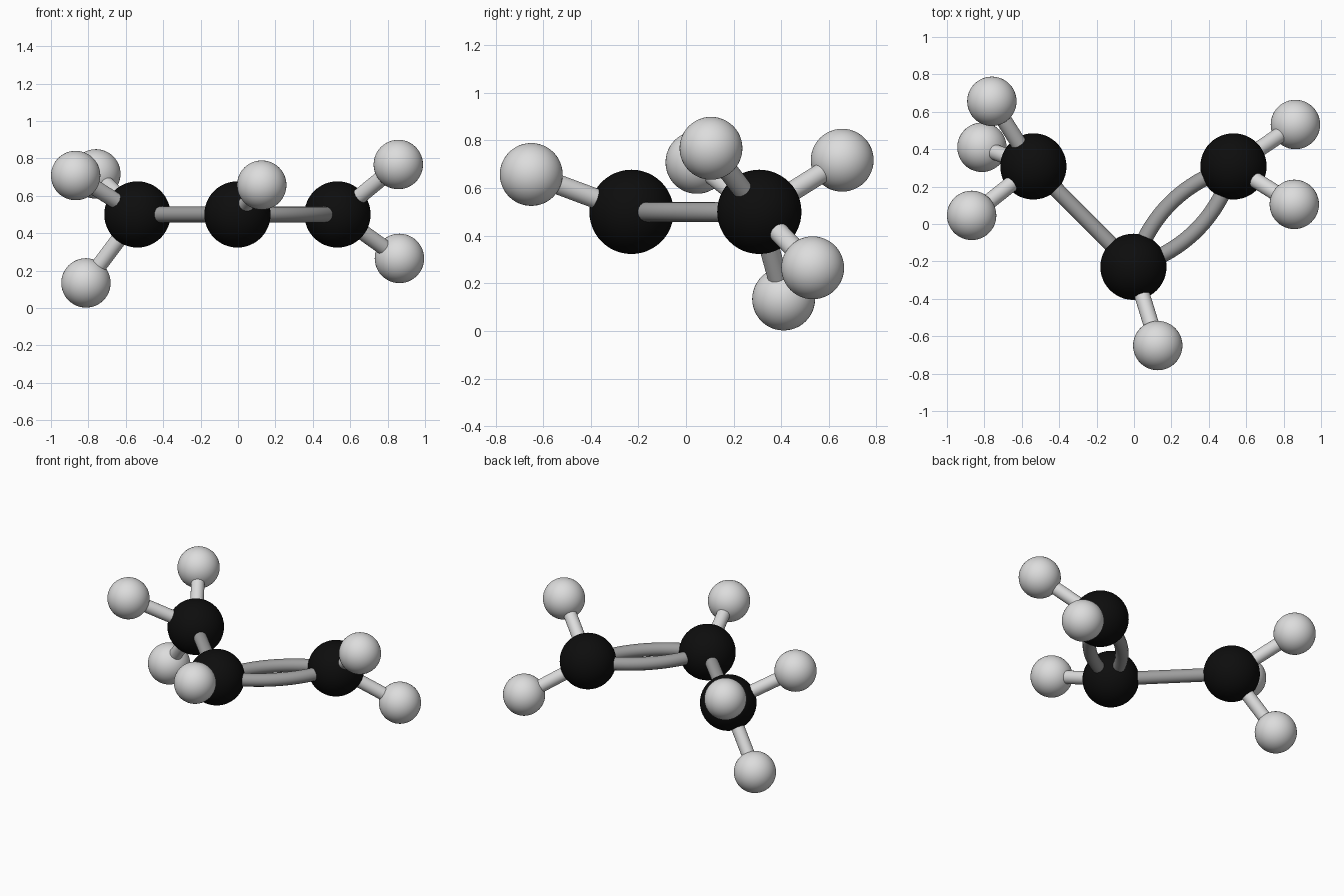
import bpy
import math
from mathutils import Vector

if "Cube" in bpy.data.objects:
    bpy.data.objects.remove(bpy.data.objects["Cube"])


def material(name, v):
    m = bpy.data.materials.new(name)
    m.diffuse_color = (v, v, v, 1)
    m.use_nodes = True
    m.node_tree.nodes["Principled BSDF"].inputs["Base Color"].default_value = m.diffuse_color
    return m


BLACK = material("black", 0.004)
GREY = material("mid grey", 0.34)
LIGHT = material("light grey", 0.72)

BIG_R, SMALL_R, ROD_R = 0.177, 0.132, 0.042


def finish(obj, name, mat):
    obj.name = name
    obj.data.materials.append(mat)
    bpy.ops.object.shade_smooth_by_angle()


def ball(name, pos, r, mat):
    bpy.ops.mesh.primitive_uv_sphere_add(segments=48, ring_count=24, radius=r, location=pos)
    finish(bpy.context.object, name, mat)


def rod(name, a, b, mat):
    a, b = Vector(a), Vector(b)
    d = b - a
    # ends stay buried inside the two balls
    bpy.ops.mesh.primitive_cylinder_add(vertices=32, radius=ROD_R, depth=d.length - 0.15,
                                        location=(a + b) / 2)
    obj = bpy.context.object
    obj.rotation_euler = d.to_track_quat('Z', 'Y').to_euler()
    finish(obj, name, mat)


def bent_rod(name, a, b, bulge, mat):
    # tube along an arc between two balls, bowed sideways in the horizontal plane
    a, b = Vector(a), Vector(b)
    d = b - a
    side = Vector((-d.y, d.x, 0)).normalized()
    cu = bpy.data.curves.new(name, 'CURVE')
    cu.dimensions = '3D'
    cu.bevel_depth = ROD_R
    cu.bevel_resolution = 6
    n = 25
    sp = cu.splines.new('POLY')
    sp.points.add(n - 1)
    for i in range(n):
        t = 0.05 + 0.9 * i / (n - 1)
        p = a + d * t + side * bulge * 4 * t * (1 - t)
        sp.points[i].co = (*p, 1)
    obj = bpy.data.objects.new(name, cu)
    bpy.context.collection.objects.link(obj)
    bpy.ops.object.select_all(action='DESELECT')
    obj.select_set(True)
    bpy.context.view_layer.objects.active = obj
    bpy.ops.object.convert(target='MESH')
    finish(bpy.context.object, name, mat)


# large dark balls, each with its attached small balls
centres = {
    "left": (-0.538, 0.308, 0.5),
    "middle": (-0.003, -0.229, 0.5),
    "right": (0.532, 0.308, 0.5),
}
attached = {
    "left": [(-0.76, 0.656, 0.717), (-0.813, 0.41, 0.134), (-0.868, 0.046, 0.708)],
    "middle": [(0.127, -0.65, 0.657)],
    "right": [(0.863, 0.532, 0.265), (0.857, 0.105, 0.767)],
}
for key, c in centres.items():
    ball(f"{key}_carbon", c, BIG_R, BLACK)
    for i, h in enumerate(attached[key]):
        ball(f"{key}_hydrogen_{i + 1}", h, SMALL_R, LIGHT)
        rod(f"{key}_hydrogen_bond_{i + 1}", c, h, LIGHT)

# single straight bond and the bowed double bond
rod("single_bond", centres["left"], centres["middle"], GREY)
for i, s in enumerate((1, -1)):
    bent_rod(f"double_bond_{i + 1}", centres["middle"], centres["right"], s * 0.1, GREY)
